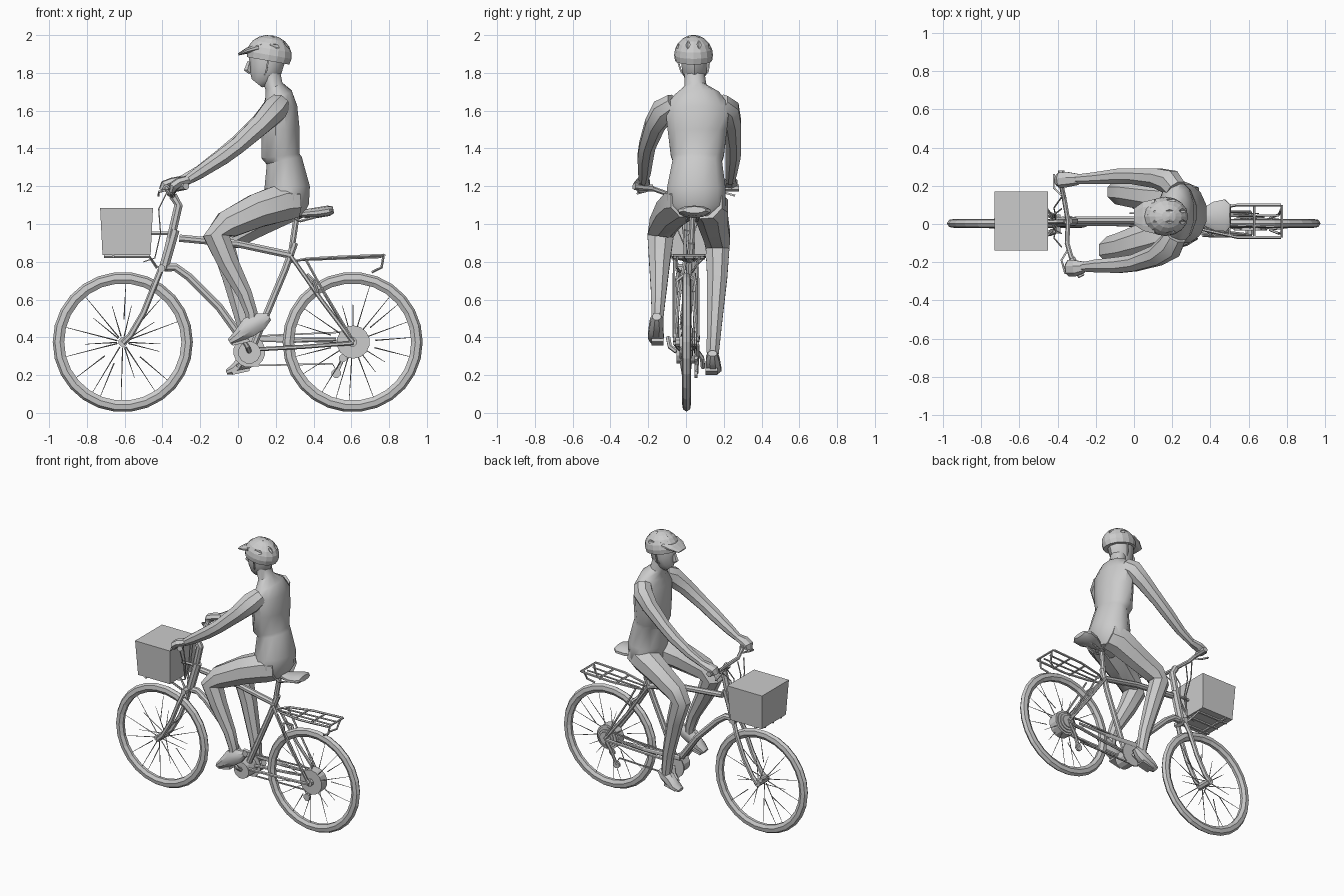
import bpy, bmesh, math, random
from mathutils import Vector
random.seed(4)


def loft(bm, pts, n, closed=False):
    """Sweep an ellipse through pts of (x, y, z, half_width_y, half_depth)."""
    P = [Vector(p[:3]) for p in pts]
    m, rings = len(P), []
    for i, p in enumerate(pts):
        a = P[i - 1] if closed or i else P[0]
        b = P[(i + 1) % m] if closed or i < m - 1 else P[-1]
        t = (b - a).normalized()
        ref = Vector((1, 0, 0)) if abs(t.y) > 0.8 else Vector((0, 1, 0))
        s = (ref - t * ref.dot(t)).normalized()
        d = t.cross(s)
        rings.append([bm.verts.new(P[i] + s * math.cos(k) * p[3] + d * math.sin(k) * p[4])
                      for k in (2 * math.pi * (j + 0.5) / n for j in range(n))])
    for i in range(m if closed else m - 1):
        r, q = rings[i], rings[(i + 1) % m]
        for j in range(n):
            bm.faces.new((r[j], r[(j + 1) % n], q[(j + 1) % n], q[j]))
    if not closed:
        bm.faces.new(rings[0])
        bm.faces.new(rings[-1])


def build(name, paths, n=8, closed=False, smooth=False):
    bm = bmesh.new()
    for pts in paths:
        loft(bm, pts, n, closed)
    bmesh.ops.recalc_face_normals(bm, faces=bm.faces)
    me = bpy.data.meshes.new(name)
    bm.to_mesh(me)
    bm.free()
    ob = bpy.data.objects.new(name, me)
    bpy.context.collection.objects.link(ob)
    if smooth:
        bpy.ops.object.select_all(action='DESELECT')
        bpy.context.view_layer.objects.active = ob
        ob.select_set(True)
        bpy.ops.object.shade_smooth_by_angle(angle=math.radians(40))
    return ob


def tube(r, *pts):
    return [(*p, r, r) for p in pts]


def limb(*pts):
    return [(x, y, z, r, r) for x, y, z, r in pts]


def disc(name, x, z, y0, y1, r, n=14):
    return build(name, [tube(r, (x, y0, z), (x, y1, z))], n)


# wheels: tyre, spokes and hub
HZ = 0.375
for label, cx in (("front", -0.61), ("rear", 0.607)):
    bpy.ops.mesh.primitive_torus_add(location=(cx, 0.003, HZ), rotation=(math.pi / 2, 0, 0),
                                     major_segments=26, minor_segments=7,
                                     major_radius=0.339, minor_radius=0.032)
    tyre = bpy.context.object
    tyre.name = label + "_tyre"
    tyre.scale.z = 0.75
    spokes = []
    for i in range(20):
        a = 2 * math.pi * (i + random.uniform(-.3, .3)) / 20
        r0, r1 = random.choice(((0.03, 0.2), (0.03, 0.31), (0.12, 0.31)))
        y = 0.03 * (-1) ** i
        c, s = math.cos(a), math.sin(a)
        spokes.append([(cx + r0 * c, y, HZ + r0 * s, .004, .004),
                       (cx + r1 * c, y * 0.2, HZ + r1 * s, .0015, .0015)])
    build(label + "_spokes", spokes, 3)
    disc(label + "_hub", cx, HZ, -0.055, 0.055, 0.025, 8)
disc("hub_motor", 0.61, 0.375, -0.035, 0.03, 0.088)
build("sprockets", [tube(r, (0.61, y, 0.375), (0.61, y + .006, 0.375))
                    for r, y in ((.075, .032), (.06, .042), (.045, .052))], 14)

# frame tubes
build("main_frame", [
    tube(.021, (-0.31, 0.02, 0.925), (0.0, .02, 0.895), (0.28, .025, 0.835)),
    tube(.023, (-0.39, .01, 0.77), (-0.33, .01, 0.77), (-0.26, .01, 0.72), (-0.1, .01, 0.56), (0.03, .005, 0.38)),
    tube(.02, (0.30, .03, 0.90), (0.25, .02, 0.76), (0.07, .005, 0.33)),
    tube(.017, (0.31, .035, 1.04), (0.28, .025, 0.84)),
    tube(.028, (-0.335, .015, 0.97), (-0.395, .01, 0.76))], 8)
stays, fork = [], []
for s in (-1, 1):
    stays += [tube(.011, (0.28, .02 + s * .022, 0.83), (0.44, s * .04, 0.6), (0.61, s * .06, 0.375)),
              tube(.011, (0.07, s * .03, 0.335), (0.35, s * .045, 0.35), (0.61, s * .06, 0.37))]
    fork += [tube(.016, (-0.40, s * .03, 0.78), (-0.44, s * .048, 0.68), (-0.5, s * .05, 0.53),
                  (-0.57, s * .05, 0.41), (-0.61, s * .05, 0.37))]
build("rear_stays", stays, 6)
build("front_fork", fork + [tube(.022, (-0.405, -0.05, 0.765), (-0.405, 0.05, 0.765))], 6)

# handlebar with stem, grips and brake cables
build("stem", [tube(.024, (-0.37, .015, 0.86), (-0.315, .015, 1.1), (-0.345, .015, 1.15))], 8)
build("handlebar", [tube(.013, (-0.38, .275, 1.19), (-0.38, .2, 1.19), (-0.365, .13, 1.16), (-0.345, .015, 1.15),
                         (-0.35, -.1, 1.16), (-0.33, -.17, 1.185), (-0.28, -.27, 1.2))], 7)
build("grips", [tube(.019, (-0.38, .28, 1.19), (-0.38, .19, 1.19)),
                tube(.019, (-0.325, -.18, 1.19), (-0.275, -.275, 1.2))], 7)
build("brake_levers", [tube(.007, (-0.38, .15, 1.18), (-0.42, .19, 1.17), (-0.42, .26, 1.15)),
                       tube(.007, (-0.35, -.14, 1.18), (-0.38, -.19, 1.18), (-0.36, -.26, 1.16))], 4)
build("cables", [tube(.004, (-0.38, y, 1.16), (-0.42, y * .6, 1.08), (-0.41, y * .3, 0.95), (-0.44, .02, 0.82), (-0.5, .02, .8))
                 for y in (-.12, -.05, .08, .14)], 4)

# front basket with carrier underneath
basket = build("front_basket", [[(-0.59, .015, 0.835, .195, .18), (-0.59, .015, 1.085, .218, .198)]], 4)
build("basket_carrier", [tube(.008, (-0.71, y, .828), (-0.47, y, .828), (-0.43, y * .4, .77)) for y in (-.08, .01, .1)]
      + [tube(.008, (-0.66, -.12, .828), (-0.66, .15, .828)),
         tube(.01, (-0.46, .01, 0.95), (-0.34, .015, 0.95))], 5)

# saddle
build("saddle", [[(0.29, .03, 1.05, .02, .015), (0.35, .035, 1.055, .04, .022), (0.42, .04, 1.06, .08, .028),
                  (0.48, .045, 1.07, .088, .028), (0.505, .045, 1.075, .06, .018)]], 10, smooth=True)
build("saddle_rails", [tube(.007, (0.3, .03 + y, 1.03), (0.33, .03 + y, 1.015), (0.46, .04 + y, 1.05)) for y in (-.025, .025)], 5)

# rear rack
rack = [tube(.008, (0.36, .02 + s * .05, .815), (0.54, .015 + s * .085, .825), (0.77, .015 + s * .085, .835)) for s in (-1, 1)]
rack += [tube(.006, (0.34, .02 + s * .02, .81), (0.76, .015 + s * .03, .825)) for s in (-1, 1)]
rack += [tube(.007, (x, -.07, z), (x, .10, z)) for x, z in ((.5, .82), (.63, .825), (.775, .835))]
rack += [tube(.007, (0.77, s * .06 + .015, .83), (0.76, s * .05, .77), (0.71, s * .03, .745)) for s in (-1, 1)]
rack += [tube(.007, (0.36, s * .06, .81), (0.42, s * .065, .7), (0.6, s * .065, .4)) for s in (-1, 1)]
rack += [tube(.007, (0.28, .02, .8), (0.36, .02 + s * .05, .815)) for s in (-1, 1)]
build("rear_rack", rack, 5)

# drivetrain: chainring, cranks, pedals, chain, derailleur
disc("crank_housing", 0.06, 0.32, -0.05, 0.05, 0.06, 12)
disc("chainring", 0.06, 0.325, 0.052, 0.06, 0.085, 16)
build("cranks", [tube(.013, (0.06, -.05, .325), (0.05, -.085, .35), (0.02, -.095, .40)),
                 tube(.013, (0.06, .06, .325), (0.04, .085, .29), (0.0, .09, .24))], 6)
build("pedals", [[(0.06, y, z, .045, .012), (-0.03, y, z - .02, .045, .012)] for y, z in ((-.15, .385), (.135, .23))], 4)
build("chain", [tube(.006, (0.06, .056, .405), (0.61, .045, .43)),
                tube(.006, (0.06, .056, .25), (0.5, .05, .26), (0.53, .05, .21), (0.56, .05, .3))], 4)
build("chain_guard", [[(0.0, .068, .40, .006, .02), (0.3, .066, .385, .006, .014), (0.52, .06, .39, .004, .01)]], 6)
build("derailleur", [tube(.011, (0.6, .06, .36), (0.56, .06, .3), (0.52, .055, .21)),
                     tube(.026, (0.52, .045, .21), (0.52, .06, .21)),
                     tube(.022, (0.555, .045, .29), (0.555, .06, .29))], 8)
build("rear_brake", [tube(.01, (0.42, s * .04, .64), (0.4, s * .05, .7), (0.37, s * .01, .73)) for s in (-1, 1)], 5)

# rider torso and neck
build("torso", [[(.28, .055, 1.03, .09, .07), (.265, .055, 1.09, .16, .115), (.26, .055, 1.19, .16, .125),
                 (.245, .06, 1.335, .135, .098), (.225, .06, 1.36, .145, .105), (.225, .06, 1.5, .163, .105),
                 (.222, .06, 1.62, .175, .095), (.215, .055, 1.685, .125, .075), (.19, .05, 1.73, .06, .05),
                 (.17, .045, 1.80, .055, .055), (.165, .045, 1.86, .05, .05)]], 12, smooth=True)

# rider legs
build("legs", [
    limb((.31, -.0, 1.12, .09), (.24, -.02, 1.115, .107), (.1, -.07, 1.07, .097), (-.06, -.12, 0.995, .08), (-.115, -.135, 0.935, .075),
         (-.055, -.14, 0.8, .06), (.035, -.145, 0.63, .043), (.07, -.15, 0.53, .036), (.075, -.15, 0.47, .03)),
    limb((.31, .11, 1.11, .09), (.24, .13, 1.09, .1), (.1, .145, 1.01, .085), (-.04, .165, 0.93, .075), (-.075, .167, 0.87, .068),
         (-.03, .165, 0.72, .058), (.035, .15, 0.46, .042), (.055, .142, 0.33, .036), (.055, .142, 0.28, .03))],
      8, smooth=True)
# shoes, heel to toe
build("shoes", [
    [(.165, -.155, .51, .025, .022), (.12, -.155, .485, .038, .05), (.06, -.158, .455, .04, .058), (0, -.16, .405, .046, .035), (-.045, -.16, .375, .03, .018)],
    [(.11, .14, .315, .025, .02), (.075, .14, .29, .038, .04), (.035, .142, .27, .04, .048), (-.02, .145, .23, .046, .03), (-.06, .147, .215, .03, .015)]],
      8, smooth=True)

# rider arms and hands
build("arms", [
    limb((.22, -.06, 1.635, .06), (.19, -.115, 1.6, .072), (.12, -.165, 1.525, .058), (.0, -.205, 1.415, .047),
         (-.08, -.215, 1.355, .045), (-.2, -.22, 1.275, .036), (-.27, -.225, 1.23, .026)),
    limb((.22, .18, 1.635, .06), (.19, .22, 1.605, .068), (.12, .24, 1.535, .056), (.0, .25, 1.43, .045),
         (-.08, .25, 1.365, .043), (-.2, .24, 1.28, .034), (-.3, .235, 1.23, .026))], 8, smooth=True)
build("hands", [
    [(-.26, -.225, 1.235, .03, .024), (-.31, -.23, 1.22, .045, .028), (-.34, -.23, 1.2, .045, .028), (-.35, -.225, 1.17, .03, .015)],
    [(-.29, .235, 1.235, .03, .022), (-.35, .235, 1.22, .042, .026), (-.39, .23, 1.205, .042, .026), (-.405, .23, 1.18, .03, .015)]], 7)

# rider head with nose
build("head", [[(.10, .045, 1.745, .025, .035), (.12, .045, 1.77, .052, .065), (.145, .045, 1.82, .07, .088),
                (.155, .045, 1.88, .074, .098), (.16, .045, 1.955, .07, .09)]], 10, smooth=True)
build("nose", [[(.062, .045, 1.86, .01, .012), (.05, .045, 1.815, .017, .02), (.065, .045, 1.80, .012, .01)]], 5)

# helmet with carved vents and peak
bpy.ops.mesh.primitive_uv_sphere_add(segments=16, ring_count=10, location=(.165, .04, 1.895))
helmet = bpy.context.object
helmet.name = "helmet"
helmet.scale = (.12, .103, .105)
helmet.rotation_euler.y = math.radians(10)
bm = bmesh.new()
bm.from_mesh(helmet.data)
bmesh.ops.bisect_plane(bm, geom=bm.verts[:] + bm.edges[:] + bm.faces[:], plane_co=(0, 0, -.3),
                       plane_no=(0, 0, -1), clear_outer=True)
bmesh.ops.holes_fill(bm, edges=bm.edges[:])
bm.to_mesh(helmet.data)
bm.free()
vents = []
for x0, x1, z0, z1, ys in ((.075, .13, 1.985, 2.005, (-.028, .028)), (.16, .22, 2.005, 1.995, (-.028, .028)),
                           (.24, .275, 1.975, 1.93, (-.03, .03)), (.09, .14, 1.945, 1.965, (-.087, .087)),
                           (.17, .235, 1.95, 1.935, (-.088, .088))):
    vents += [[(x0, .04 + y, z0, .004, .006), ((x0 + x1) / 2, .04 + y, (z0 + z1) / 2, .014, .016),
               (x1, .04 + y, z1, .005, .006)] for y in ys]
cutter = build("vent_cutter", vents, 6)
cutter.hide_render = cutter.hide_viewport = True
cut = helmet.modifiers.new("vents", 'BOOLEAN')
cut.operation, cut.object = 'DIFFERENCE', cutter
build("helmet_peak", [[(.11, .04, 1.935, .095, .022), (.05, .04, 1.918, .08, .016), (.002, .04, 1.898, .045, .006)]], 10)
build("helmet_strap", [tube(.006, (.16, .04 + s * .085, 1.87), (.15, .045 + s * .072, 1.81), (.125, .045 + s * .02, 1.745)) for s in (-1, 1)], 4)
